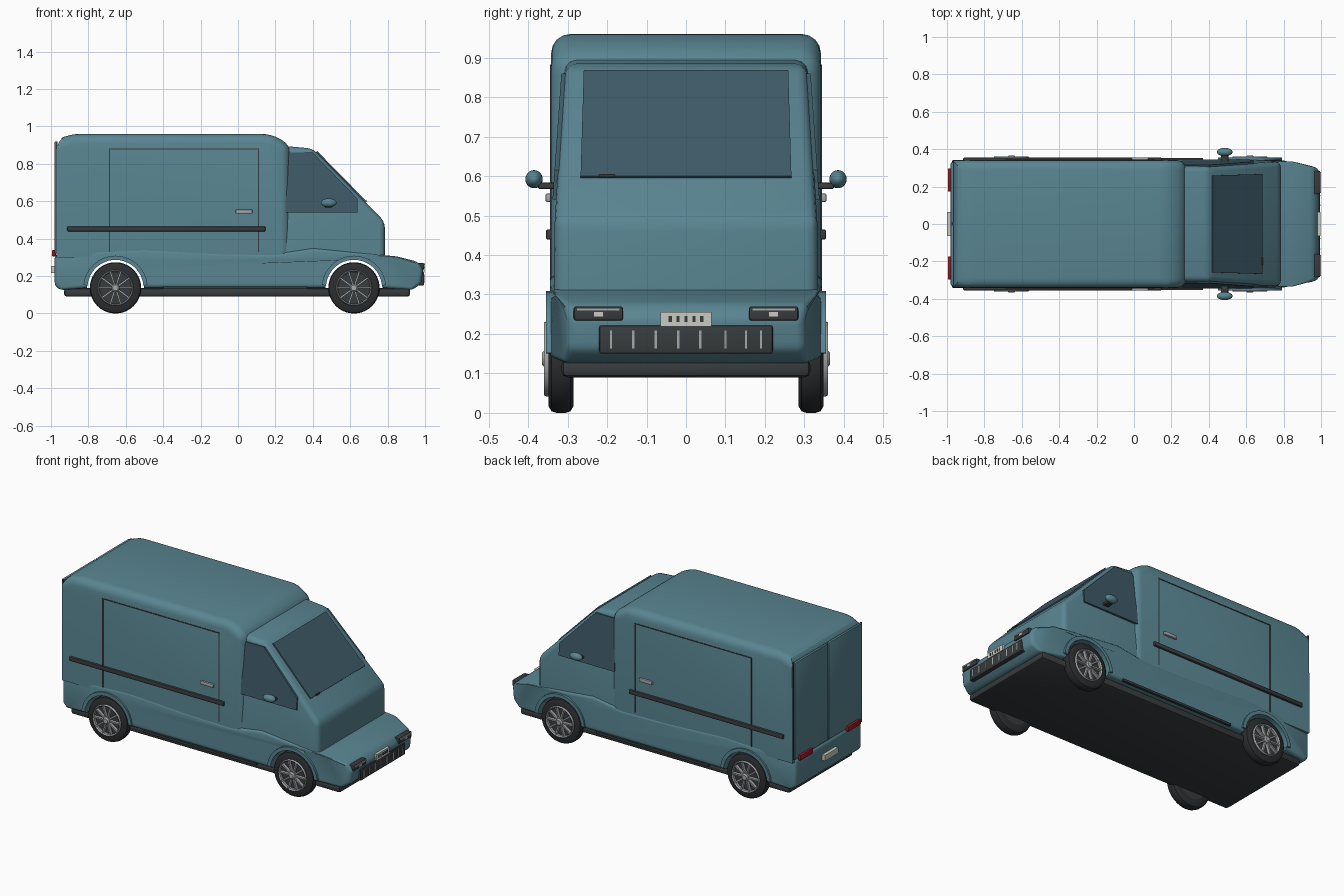
import bpy, bmesh, math
from mathutils import Vector, Matrix

if "Cube" in bpy.data.objects:
    bpy.data.objects.remove(bpy.data.objects["Cube"])


def mat(name, r, g, b):
    m = bpy.data.materials.new(name)
    m.diffuse_color = (r, g, b, 1)
    m.use_nodes = True
    m.node_tree.nodes["Principled BSDF"].inputs["Base Color"].default_value = m.diffuse_color
    return m


PAINT = mat("paint", 0.10, 0.235, 0.285)
GLASS = mat("glass", 0.05, 0.105, 0.14)
DARK = mat("dark_trim", 0.04, 0.045, 0.048)
TYRE = mat("tyre", 0.025, 0.027, 0.03)
METAL = mat("metal", 0.38, 0.4, 0.42)
PALE = mat("pale", 0.6, 0.6, 0.55)
RED = mat("red", 0.35, 0.01, 0.02)
WHEELS = [(-0.655, 0.137), (0.62, 0.137)]


def finish(name, bm, material, angle=35):
    bmesh.ops.recalc_face_normals(bm, faces=bm.faces)
    me = bpy.data.meshes.new(name)
    bm.to_mesh(me)
    bm.free()
    ob = bpy.data.objects.new(name, me)
    bpy.context.collection.objects.link(ob)
    me.materials.append(material)
    bpy.context.view_layer.objects.active = ob
    bpy.ops.object.select_all(action='DESELECT')
    ob.select_set(True)
    bpy.ops.object.shade_smooth_by_angle(angle=math.radians(angle))
    return ob


def prism(name, pts, lo, hi, material, bevel=0, pick=lambda c: True, seg=3):
    """Extrude an x-z profile between two y values (numbers or functions)."""
    val = lambda f, x, z: f(x, z) if callable(f) else f
    bm = bmesh.new()
    a = [bm.verts.new((x, val(lo, x, z), z)) for x, z in pts]
    b = [bm.verts.new((x, val(hi, x, z), z)) for x, z in pts]
    bm.faces.new(a)
    bm.faces.new(b[::-1])
    for i in range(len(pts)):
        j = (i + 1) % len(pts)
        bm.faces.new((a[i], b[i], b[j], a[j]))
    bmesh.ops.recalc_face_normals(bm, faces=bm.faces)
    if bevel:
        es = [e for e in bm.edges if pick((e.verts[0].co + e.verts[1].co) / 2)
              and e.calc_face_angle(0) > 0.3]
        bmesh.ops.bevel(bm, geom=es, offset=bevel, segments=seg, profile=0.5, affect='EDGES')
    return finish(name, bm, material)


def box(name, c, s, material, bevel=0.0):
    bm = bmesh.new()
    bmesh.ops.create_cube(bm, size=1, matrix=Matrix.Translation(c) @ Matrix.Diagonal((*s, 1)))
    if bevel:
        bmesh.ops.bevel(bm, geom=bm.edges[:], offset=bevel, segments=2, profile=0.5, affect='EDGES')
    return finish(name, bm, material)


def lathe(name, profile, c, side, material, n=40, closed=True):
    """Revolve (radius, outward offset) points around the wheel axle."""
    bm = bmesh.new()
    rings = [[bm.verts.new((c[0] + r * math.cos(t), side * y, c[1] + r * math.sin(t)))
              for t in (2 * math.pi * k / n for k in range(n))] for r, y in profile]
    for i in range(len(rings) if closed else len(rings) - 1):
        p, q = rings[i], rings[(i + 1) % len(rings)]
        for k in range(n):
            bm.faces.new((p[k], p[(k + 1) % n], q[(k + 1) % n], q[k]))
    if not closed:
        bm.faces.new(rings[0])
        bm.faces.new(rings[-1])
    return finish(name, bm, material)


def arc(c, r, a0, a1, n=16):
    return [(c[0] + r * math.cos(math.radians(a0 + (a1 - a0) * k / n)),
             c[1] + r * math.sin(math.radians(a0 + (a1 - a0) * k / n))) for k in range(n + 1)]


# Lower body with wheel openings and a tapered nose
def low_y(x, z):
    return 0.345 - 0.05 * max(0, (x - 0.85) / 0.14) - 0.02 * max(0, (-0.9 - x) / 0.08)


outline = [(-0.98, 0.15), (-0.95, 0.125)] + arc(WHEELS[0], 0.152, 180, 0) \
    + arc(WHEELS[1], 0.152, 180, 0) + [(0.93, 0.125), (0.98, 0.16), (0.99, 0.24), (0.96, 0.277),
    (0.85, 0.305), (0.6, 0.33), (0.4, 0.35), (0.2, 0.32), (-0.1, 0.325), (-0.5, 0.345),
    (-0.75, 0.335), (-0.98, 0.315)]
prism("lower_body", outline, lambda x, z: -low_y(x, z), low_y, PAINT, 0.018,
      lambda c: all(math.hypot(c.x - w[0], c.z - w[1]) > 0.165 for w in WHEELS))

# Cargo box
prism("cargo_box", [(-0.97, 0.3), (-0.97, 0.925), (-0.9, 0.96), (0.18, 0.96), (0.28, 0.9), (0.28, 0.3)],
      -0.342, 0.342, PAINT, 0.05, lambda c: c.z > 0.7 or (c.z > 0.4 and c.x > 0), 4)


# Cab and its glass
def cab_y(x, z):
    return 0.335 - 0.028 * max(0, z - 0.5) / 0.4


prism("cab", [(0.2, 0.3), (0.2, 0.9), (0.4, 0.882), (0.785, 0.49), (0.785, 0.3)],
      lambda x, z: -cab_y(x, z), cab_y, PAINT, 0.03, lambda c: c.z > 0.35 and c.x > 0.22)
prism("windscreen", [(0.412, 0.858), (0.423, 0.869), (0.687, 0.6), (0.676, 0.589)],
      lambda x, z: -0.285 + 0.03 * z, lambda x, z: 0.285 - 0.03 * z, GLASS)
box("wiper", (0.684, -0.2, 0.601), (0.012, 0.04, 0.007), DARK)

# Underbody and bumper skirt
box("underbody", (-0.005, 0, 0.113), (1.85, 0.63, 0.046), DARK, 0.015)

# Parts repeated on both sides
for s, tag in ((1, "left"), (-1, "right")):
    prism("side_window_" + tag, [(0.255, 0.86), (0.4, 0.86), (0.638, 0.615), (0.638, 0.54), (0.255, 0.54)],
          lambda x, z: s * (cab_y(x, z) - 0.01),
          lambda x, z: s * (cab_y(x, z) + 0.006), GLASS)
    box("belt_trim_" + tag, (-0.383, s * 0.345, 0.452), (1.06, 0.02, 0.026), DARK, 0.005)
    box("side_step_" + tag, (-0.015, s * 0.345, 0.138), (0.77, 0.016, 0.014), DARK)
    for x in (-0.688, 0.11):
        box("door_seam_" + tag, (x, s * 0.342, 0.605), (0.006, 0.006, 0.55), DARK)
    box("door_seam_top_" + tag, (-0.289, s * 0.342, 0.88), (0.8, 0.006, 0.006), DARK)
    box("door_handle_" + tag, (0.032, s * 0.348, 0.545), (0.09, 0.016, 0.022), METAL, 0.005)

    # Mirror
    box("mirror_arm_" + tag, (0.485, s * 0.35, 0.575), (0.04, 0.05, 0.016), DARK, 0.004)
    bm = bmesh.new()
    bmesh.ops.create_uvsphere(bm, u_segments=24, v_segments=12, radius=1,
                              matrix=Matrix.Translation((0.485, s * 0.385, 0.592)) @ Matrix.Diagonal((0.042, 0.022, 0.023, 1)))
    finish("mirror_" + tag, bm, PAINT)

    # Rear door, tail light and headlight
    box("rear_door_" + tag, (-0.972, s * 0.166, 0.62), (0.016, 0.324, 0.6), PAINT, 0.004)
    box("door_edge_" + tag, (-0.968, s * 0.331, 0.62), (0.008, 0.01, 0.6), DARK)
    box("tail_light_" + tag, (-0.984, s * 0.235, 0.322), (0.022, 0.125, 0.034), RED, 0.006)
    box("headlight_" + tag, (0.975, s * 0.222, 0.252), (0.04, 0.125, 0.036), DARK, 0.006)
    box("headlight_strip_" + tag, (0.984, s * 0.222, 0.262), (0.03, 0.11, 0.008), METAL)
    box("headlight_lamp_" + tag, (0.984, s * 0.222, 0.25), (0.03, 0.025, 0.014), PALE)

    for c, end in zip(WHEELS, ("rear", "front")):
        nm = end + "_" + tag
        prism("arch_lip_" + nm, arc(c, 0.172, 5, 175) + arc(c, 0.15, 175, 5), s * 0.325, s * 0.355, PAINT)
        lathe("tyre_" + nm, [(0.09, 0.285), (0.12, 0.285), (0.133, 0.293), (0.137, 0.305), (0.137, 0.328),
                             (0.133, 0.341), (0.12, 0.348), (0.09, 0.348)], c, s, TYRE)
        lathe("rim_" + nm, [(0.086, 0.3), (0.094, 0.3), (0.096, 0.352), (0.092, 0.36), (0.086, 0.352)], c, s, METAL)
        lathe("wheel_disc_" + nm, [(0.09, 0.285), (0.09, 0.338)], c, s, DARK, closed=False)
        lathe("hub_" + nm, [(0.022, 0.33), (0.022, 0.358), (0.015, 0.365)], c, s, METAL, 24, False)
        # Ten spokes in one mesh
        bm = bmesh.new()
        for k in range(10):
            m = Matrix.Translation((c[0], s * 0.347, c[1])) @ Matrix.Rotation(k * math.pi / 5, 4, 'Y') \
                @ Matrix.Translation((0.053, 0, 0)) @ Matrix.Diagonal((0.076, 0.018, 0.009, 1))
            bmesh.ops.create_cube(bm, size=1, matrix=m)
        finish("spokes_" + nm, bm, METAL)

# Grille, bars and number plates
box("grille", (0.98, 0, 0.186), (0.03, 0.44, 0.072), DARK, 0.006)
for y in (-0.19, -0.134, -0.077, -0.02, 0.036, 0.1, 0.152, 0.19):
    box("grille_bar", (0.992, y, 0.186), (0.012, 0.006, 0.045), METAL)
box("front_plate", (0.988, 0, 0.238), (0.016, 0.13, 0.036), PALE)
for k in range(5):
    box("plate_mark", (0.996, -0.04 + 0.02 * k, 0.238), (0.004, 0.008, 0.016), DARK)
box("rear_plate", (-0.99, 0, 0.235), (0.02, 0.13, 0.036), PALE)
